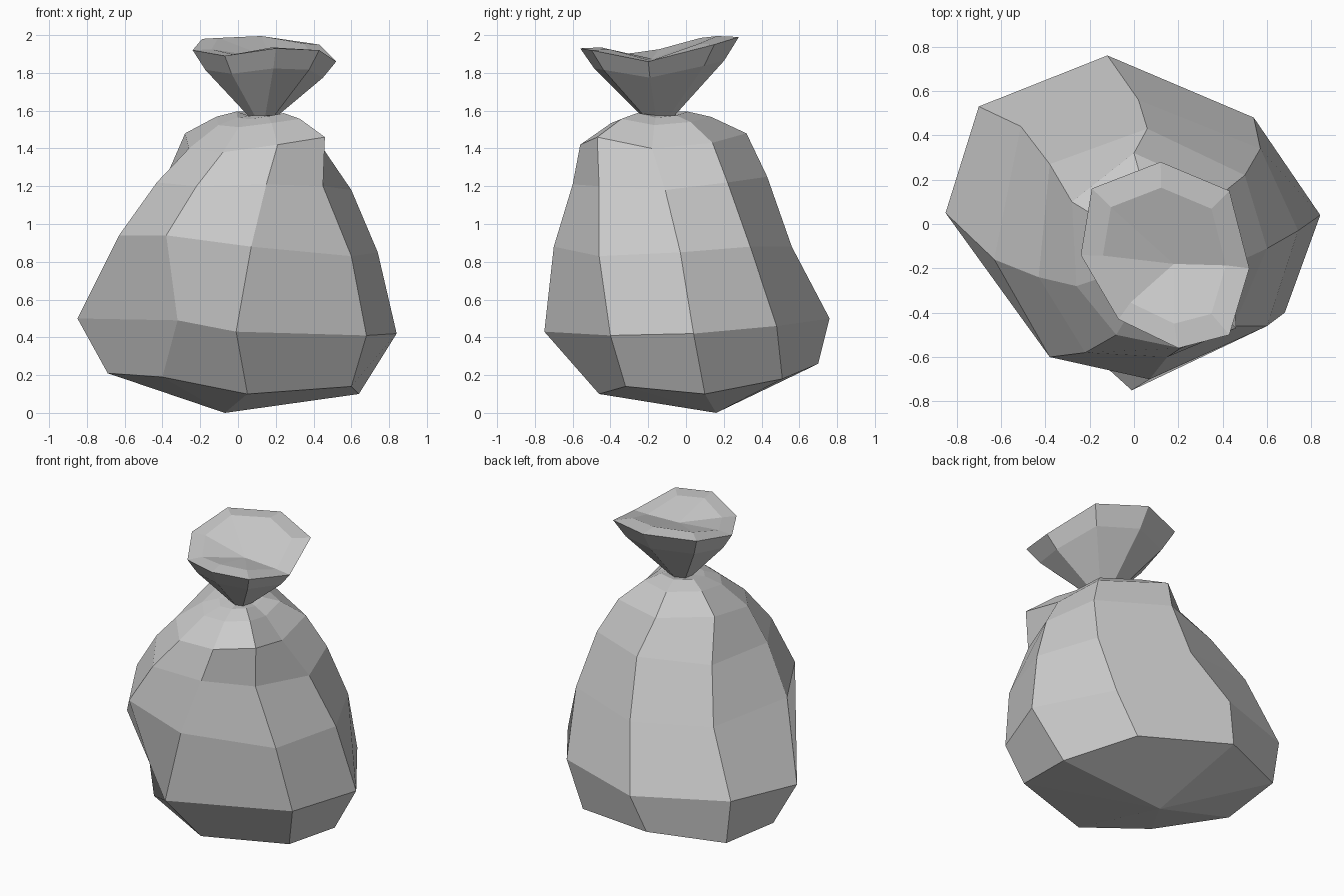
import bpy
import bmesh
from mathutils import Vector

if "Cube" in bpy.data.objects:
    bpy.data.objects.remove(bpy.data.objects["Cube"])

NECK = Vector((0.13, -0.15, 1.575))   # where the sack is tied


def loft(name, rings, start=None, end=None):
    """Skin equal-length rings bottom to top; optional fan points close the ends."""
    bm = bmesh.new()
    loops = [[bm.verts.new(p) for p in ring] for ring in rings]
    n = len(loops[0])
    for lo, hi in zip(loops, loops[1:]):
        for i in range(n):
            j = (i + 1) % n
            bm.faces.new((lo[i], lo[j], hi[j], hi[i]))
    for tip, ring in ((start, loops[0][::-1]), (end, loops[-1])):
        if tip is not None:
            v = bm.verts.new(tip)
            for i in range(n):
                bm.faces.new((ring[i], ring[(i + 1) % n], v))
    mesh = bpy.data.meshes.new(name)
    bm.to_mesh(mesh)
    bm.free()
    ob = bpy.data.objects.new(name, mesh)
    bpy.context.collection.objects.link(ob)
    return ob


def gather(ring, t, z):
    """Pull a ring toward the tie by t; z is a function of each point's height."""
    return [Vector((p[0] + (NECK.x - p[0]) * t, p[1] + (NECK.y - p[1]) * t, z(p[2])))
            for p in ring]


# Eight-sided sections: back-left, left, front-left, front, front-right, right, back-right, back
base = [(-.66, .52, .24), (-.69, .07, .21), (-.40, -.31, .19), (.05, -.46, .10),
        (.60, -.32, .14), (.64, .10, .10), (.40, .51, .18), (-.20, .70, .26)]
belly = [(-.70, .53, .53), (-.85, .05, .50), (-.32, -.47, .49), (-.01, -.75, .43),
         (.68, -.40, .41), (.84, .04, .42), (.54, .48, .46), (-.12, .76, .50)]
waist = [(-.51, .44, .94), (-.63, -.16, .94), (-.38, -.60, .94), (.07, -.70, .88),
         (.60, -.46, .83), (.74, -.03, .85), (.57, .34, .88), (.02, .56, .88)]
chest = [(-.38, .27, 1.25), (-.43, -.24, 1.22), (-.22, -.58, 1.20), (.15, -.60, 1.21),
         (.45, -.46, 1.20), (.60, -.11, 1.18), (.50, .22, 1.22), (.06, .43, 1.25)]
shoulder = [(-.28, .10, 1.48), (-.26, -.28, 1.40), (-.08, -.50, 1.38), (.21, -.56, 1.42),
            (.46, -.47, 1.46), (.45, -.18, 1.40), (.40, .14, 1.43), (0, .32, 1.48)]
rim = [(-.19, .16, 1.98), (-.24, -.14, 1.92), (-.07, -.43, 1.89), (.20, -.56, 1.93),
       (.43, -.50, 1.92), (.52, -.20, 1.86), (.43, .15, 1.95), (.12, .28, 1.99)]

neck = gather(rim, .79, lambda z: NECK.z)

# Filled sack, rounded over at the shoulders into the tie
loft("sack_body",
     [base, belly, waist, chest, shoulder,
      gather(shoulder, .40, lambda z: 1.54 + .55 * (z - 1.43)),
      gather(shoulder, .66, lambda z: 1.575 + .4 * (z - 1.43)),
      neck],
     start=(-.07, .16, 0))

# Flared cloth above the tie with a flat lip and a shallow folded mouth
loft("sack_top",
     [neck,
      gather(rim, .18, lambda z: z + (NECK.z - z) * .3),
      rim,
      gather(rim, .27, lambda z: z + .005)],
     end=(.18, -.18, 1.875))
